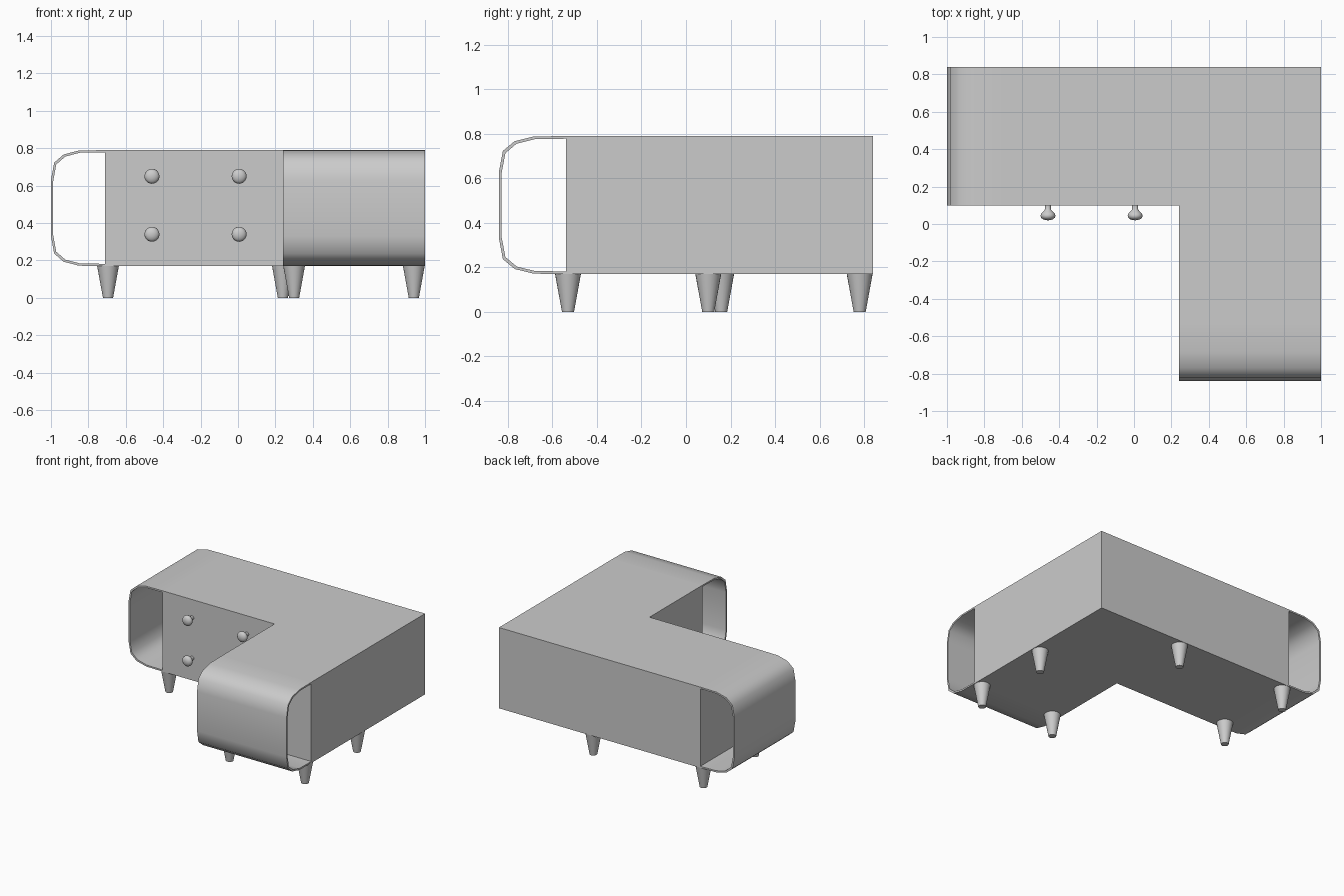
import bpy, bmesh, math
from mathutils import Matrix, Vector

if "Cube" in bpy.data.objects:
    bpy.data.objects.remove(bpy.data.objects["Cube"])

Z0, Z1 = 0.17, 0.79
MID, HALF = (Z0 + Z1) / 2, (Z1 - Z0) / 2
WALL = 0.012


def finish(bm, name, angle):
    bmesh.ops.recalc_face_normals(bm, faces=bm.faces)
    me = bpy.data.meshes.new(name)
    bm.to_mesh(me)
    bm.free()
    ob = bpy.data.objects.new(name, me)
    bpy.context.collection.objects.link(ob)
    bpy.ops.object.select_all(action='DESELECT')
    ob.select_set(True)
    bpy.context.view_layer.objects.active = ob
    bpy.ops.object.shade_smooth_by_angle(angle=math.radians(angle))
    return ob


def prism(name, points, direction):
    """Extrude a flat outline of 3D points along a vector."""
    bm = bmesh.new()
    face = bm.faces.new([bm.verts.new(p) for p in points])
    ext = bmesh.ops.extrude_face_region(bm, geom=[face], use_keep_orig=True)
    moved = [g for g in ext['geom'] if isinstance(g, bmesh.types.BMVert)]
    bmesh.ops.translate(bm, vec=Vector(direction), verts=moved)
    return finish(bm, name, 40)


def lathe(name, profile, matrix, sides=24):
    """Revolve (radius, height) points around the local z axis."""
    bm = bmesh.new()
    rings = []
    for r, h in profile:
        rings.append([bm.verts.new((r * math.cos(2 * math.pi * i / sides),
                                    r * math.sin(2 * math.pi * i / sides), h))
                      for i in range(sides)])
    for a, b in zip(rings, rings[1:]):
        for i in range(sides):
            j = (i + 1) % sides
            bm.faces.new((a[i], a[j], b[j], b[i]))
    bm.faces.new(rings[0])
    bm.faces.new(rings[-1])
    bm.transform(matrix)
    return finish(bm, name, 50)


# Closed L-shaped cabinet
L = [(-0.71, 0.84), (-0.71, 0.10), (0.24, 0.10), (0.24, -0.54), (1, -0.54), (1, 0.84)]
prism("cabinet_body", [(x, y, Z0) for x, y in L], (0, 0, Z1 - Z0))

# Rounded open shelf at each end: half profile as (distance out, height from middle)
quarter = [(0, HALF), (0.14, 0.308), (0.222, 0.287), (0.273, 0.243), (0.29, 0.15)]


def loop_outline(depth):
    k = depth / 0.29
    outer = [(d * k, h) for d, h in quarter]
    outer += [(d, -h) for d, h in reversed(outer)]
    sd, sh = (depth - WALL) / depth, (HALF - WALL) / HALF
    inner = [(d * sd, h * sh) for d, h in reversed(outer)]
    return outer + inner


prism("left_open_shelf",
      [(-0.71 - d, 0.10, MID + h) for d, h in loop_outline(0.29)], (0, 0.74, 0))
prism("front_open_shelf",
      [(0.24, -0.54 - d, MID + h) for d, h in loop_outline(0.30)], (0.76, 0, 0))

# Tapered legs
legs = [(-0.695, 0.78), (-0.695, 0.158), (0.24, 0.78),
        (0.94, 0.10), (0.94, -0.53), (0.30, -0.53)]
for i, (x, y) in enumerate(legs):
    lathe(f"leg_{i + 1}", [(0.027, 0), (0.058, Z0)], Matrix.Translation((x, y, 0)))

# Round knobs on the front panel, pointing towards -y
knob = [(0.016, 0), (0.016, 0.022), (0.024, 0.032), (0.036, 0.044), (0.04, 0.055),
        (0.037, 0.066), (0.028, 0.074), (0.014, 0.079), (0.004, 0.08)]
for i, x in enumerate((-0.46, 0.006)):
    for j, z in enumerate((0.34, 0.65)):
        lathe(f"knob_{i + 1}_{j + 1}", knob,
              Matrix.Translation((x, 0.10, z)) @ Matrix.Rotation(math.pi / 2, 4, 'X'))
